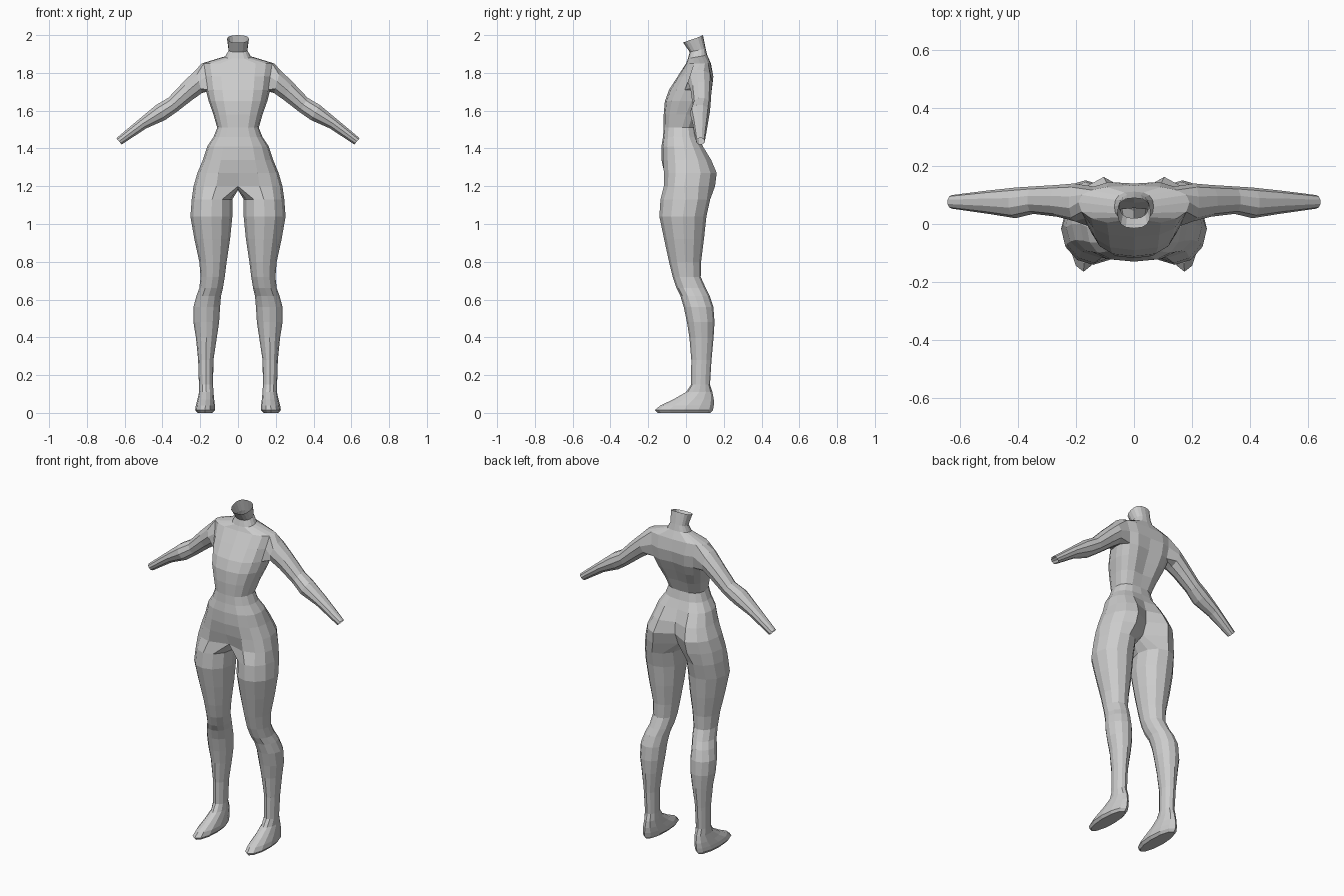
import bpy, bmesh
from math import sin, cos, radians, copysign

bm = bmesh.new()

# Torso half-rings: z, half width, front y, widest y, back y, front dent, back dent, tilt
TORSO = [
    (1.20, .235, -.125, -.01, .165, .04, .09, 0),
    (1.27, .215, -.125, 0, .174, .01, .07, 0),
    (1.34, .186, -.130, 0, .142, 0, .04, 0),
    (1.41, .163, -.130, -.01, .097, 0, .015, 0),
    (1.46, .130, -.122, -.02, .066, 0, 0, 0),
    (1.51, .110, -.118, -.02, .055, 0, 0, 0),
    (1.58, .130, -.118, 0, .085, 0, .012, 0),
    (1.65, .155, -.112, .03, .120, 0, .02, 0),
    (1.71, .170, -.090, .06, .142, 0, .015, 0),
    (1.78, .180, -.045, .07, .150, 0, .01, 0),
    (1.85, .192, 0, .075, .132, 0, 0, 0),
    (1.885, .068, .010, .06, .112, 0, 0, .01),
    (1.92, .050, .020, .065, .104, 0, 0, .01),
    (1.98, .058, -.015, .04, .090, 0, 0, .02),
]
# Leg and foot rings: z, inner x, outer x, front y, back y
LEG = [
    (1.13, .030, .245, -.135, .128), (1.04, .030, .252, -.141, .108),
    (.92, .042, .231, -.116, .095), (.80, .060, .205, -.090, .080),
    (.72, .070, .198, -.070, .078), (.66, .080, .205, -.050, .105),
    (.62, .090, .220, -.030, .125), (.56, .095, .236, -.012, .145),
    (.48, .100, .236, .005, .151), (.40, .112, .223, .018, .146),
    (.28, .130, .211, .028, .135), (.15, .132, .207, .027, .127),
    (.11, .130, .206, 0, .140), (.07, .126, .215, -.070, .147),
    (.04, .122, .223, -.135, .147), (.015, .122, .227, -.165, .143),
    (0, .135, .215, -.150, .130),
]
# Arm rings: top x, top z, bottom x, bottom z, front y, back y
ARM = [
    (.225, 1.818, .190, 1.690, .010, .140),
    (.290, 1.755, .240, 1.655, .025, .135),
    (.370, 1.670, .325, 1.590, .035, .130),
    (.435, 1.632, .385, 1.548, .020, .126),
    (.520, 1.560, .485, 1.505, .035, .116),
    (.645, 1.455, .615, 1.420, .053, .100),
]


def power(v, e):
    return copysign(abs(v) ** e, v)


def torso_ring(z, hw, yf, ym, yb, fd, bd, tilt):
    ring = []
    for k in range(9):
        s, c = sin(radians(-90 + 22.5 * k)), cos(radians(-90 + 22.5 * k))
        y = ym + power(s, .85) * (ym - yf if s < 0 else yb - ym)
        if k == 0:
            y += fd
        if k == 8:
            y -= bd
        x = 0 if k in (0, 8) else hw * c ** .75
        ring.append(bm.verts.new((x, y, z + tilt * s)))
    return ring


def leg_ring(z, x0, x1, yf, yb):
    return [bm.verts.new(((x0 + x1) / 2 + (x1 - x0) / 2 * cos(radians(a)),
                          (yf + yb) / 2 + (yb - yf) / 2 * sin(radians(a)), z))
            for a in range(-120, 240, 30)]


def arm_ring(tx, tz, bx, bz, yf, yb):
    ring = []
    for i in range(10):
        a = radians(144 - 36 * i)
        s = sin(a) / 2
        ring.append(bm.verts.new(((tx + bx) / 2 + (tx - bx) * s,
                                  (yf + yb) / 2 + (yb - yf) / 2 * cos(a),
                                  (tz + bz) / 2 + (tz - bz) * s)))
    return ring


def loft(rings):
    for a, b in zip(rings, rings[1:]):
        n = len(a)
        for k in range(n):
            m = (k + 1) % n
            bm.faces.new((a[k], a[m], b[m], b[k]))


# Torso and neck, leaving an armhole
t = [torso_ring(*row) for row in TORSO]
for r in range(len(t) - 1):
    for k in range(8):
        if not (r in (8, 9) and k in (3, 4, 5)):
            bm.faces.new((t[r][k], t[r][k + 1], t[r + 1][k + 1], t[r + 1][k]))

# Arm grown from the armhole, open at the wrist
armhole = t[10][3:7] + [t[9][6]] + t[8][6:2:-1] + [t[9][3]]
loft([armhole] + [arm_ring(*row) for row in ARM])

# Leg grown from the hip ring and a crotch strip on the centre line
crotch = [bm.verts.new((0, y, z)) for y, z in ((.045, 1.185), (.0, 1.18), (-.045, 1.185))]
legs = [leg_ring(*row) for row in LEG]
loft([t[0] + crotch] + legs)
bm.faces.new(legs[-1])

bmesh.ops.recalc_face_normals(bm, faces=bm.faces)
mesh = bpy.data.meshes.new("body")
bm.to_mesh(mesh)
bm.free()
body = bpy.data.objects.new("body", mesh)
bpy.context.collection.objects.link(body)

# Mirror the right half to the left
mirror = body.modifiers.new("mirror", 'MIRROR')
mirror.use_clip = True
mirror.merge_threshold = .001
